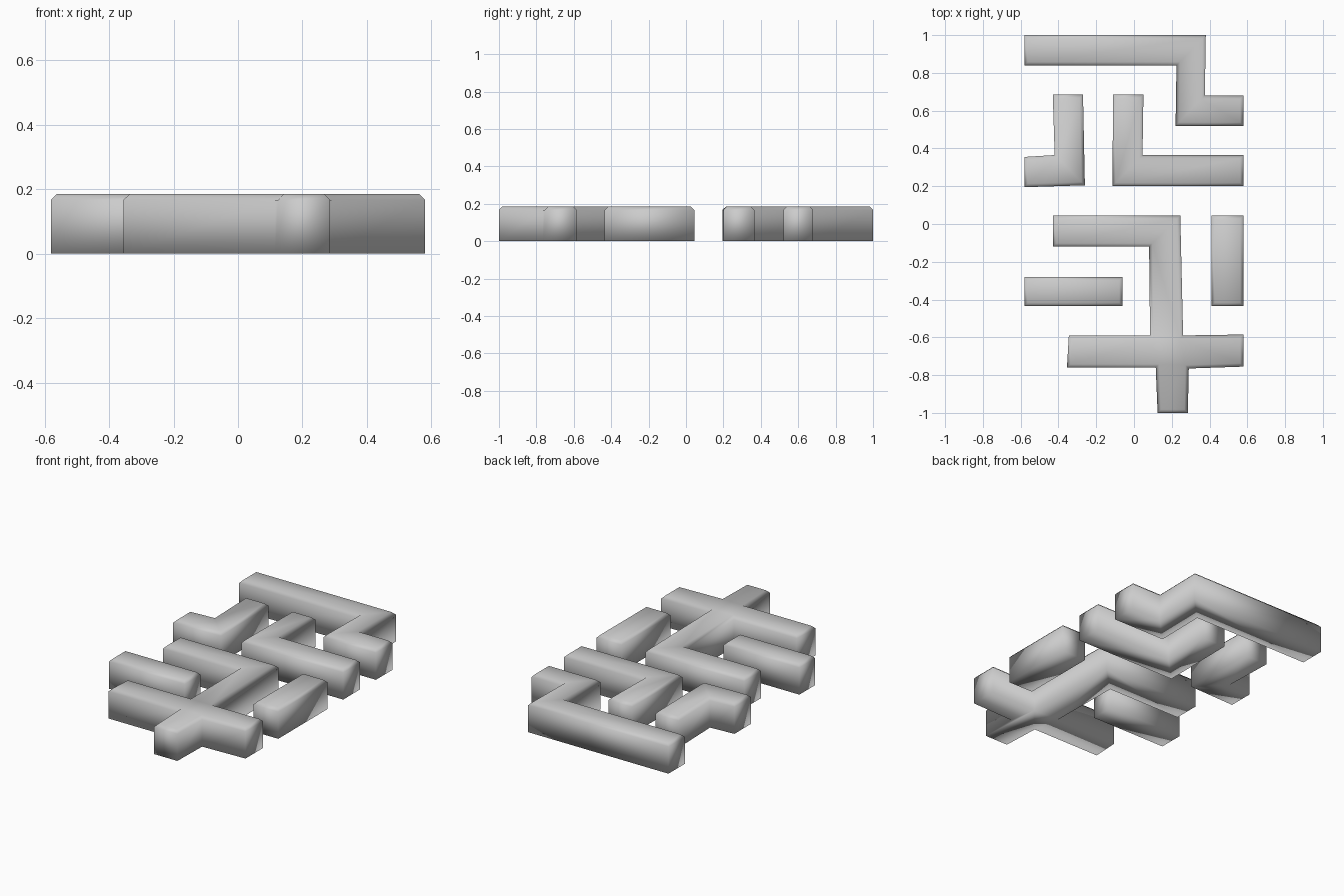
import bpy, bmesh

if "Cube" in bpy.data.objects:
    bpy.data.objects.remove(bpy.data.objects["Cube"])

HEIGHT = 0.185
CHAMFER = 0.018


def wall(name, outline):
    """Extrude a floor-plan outline and chamfer its top rim."""
    bm = bmesh.new()
    base = bm.faces.new([bm.verts.new((x, y, 0)) for x, y in outline])
    ext = bmesh.ops.extrude_face_region(bm, geom=[base], use_keep_orig=True)
    top = [v for v in ext["geom"] if isinstance(v, bmesh.types.BMVert)]
    bmesh.ops.translate(bm, verts=top, vec=(0, 0, HEIGHT))
    bmesh.ops.recalc_face_normals(bm, faces=bm.faces[:])
    rim = [e for e in bm.edges if all(v.co.z > HEIGHT / 2 for v in e.verts)]
    bmesh.ops.bevel(bm, geom=rim, offset=CHAMFER, offset_type='OFFSET',
                    segments=1, profile=0.5, affect='EDGES')
    bmesh.ops.recalc_face_normals(bm, faces=bm.faces[:])
    for f in bm.faces:
        f.smooth = True
    mesh = bpy.data.meshes.new(name)
    bm.to_mesh(mesh)
    bm.free()
    obj = bpy.data.objects.new(name, mesh)
    bpy.context.collection.objects.link(obj)
    return obj


# stepped wall along the back
wall("back_step_wall", [(-0.58, 1), (-0.58, 0.84), (0.225, 0.84), (0.22, 0.52),
                        (0.58, 0.52), (0.58, 0.68), (0.375, 0.68), (0.38, 1)])

# short L on the left
wall("left_corner_wall", [(-0.43, 0.685), (-0.42, 0.365), (-0.58, 0.355),
                          (-0.58, 0.195), (-0.26, 0.205), (-0.27, 0.685)])

# long L on the right
wall("right_corner_wall", [(-0.11, 0.685), (-0.115, 0.2), (0.58, 0.2),
                           (0.58, 0.365), (0.045, 0.365), (0.05, 0.685)])

# hooked wall that ends in a cross at the front
wall("cross_wall", [(-0.43, 0.045), (-0.43, -0.12), (0.08, -0.12), (0.085, -0.59),
                    (-0.345, -0.59), (-0.355, -0.76), (0.115, -0.76), (0.125, -1),
                    (0.285, -1), (0.29, -0.765), (0.58, -0.755), (0.58, -0.585),
                    (0.26, -0.59), (0.245, 0.045)])

# two straight walls
wall("left_bar_wall", [(-0.58, -0.28), (-0.58, -0.435), (-0.06, -0.435), (-0.06, -0.28)])
wall("right_bar_wall", [(0.41, 0.045), (0.41, -0.435), (0.58, -0.435), (0.58, 0.045)])
